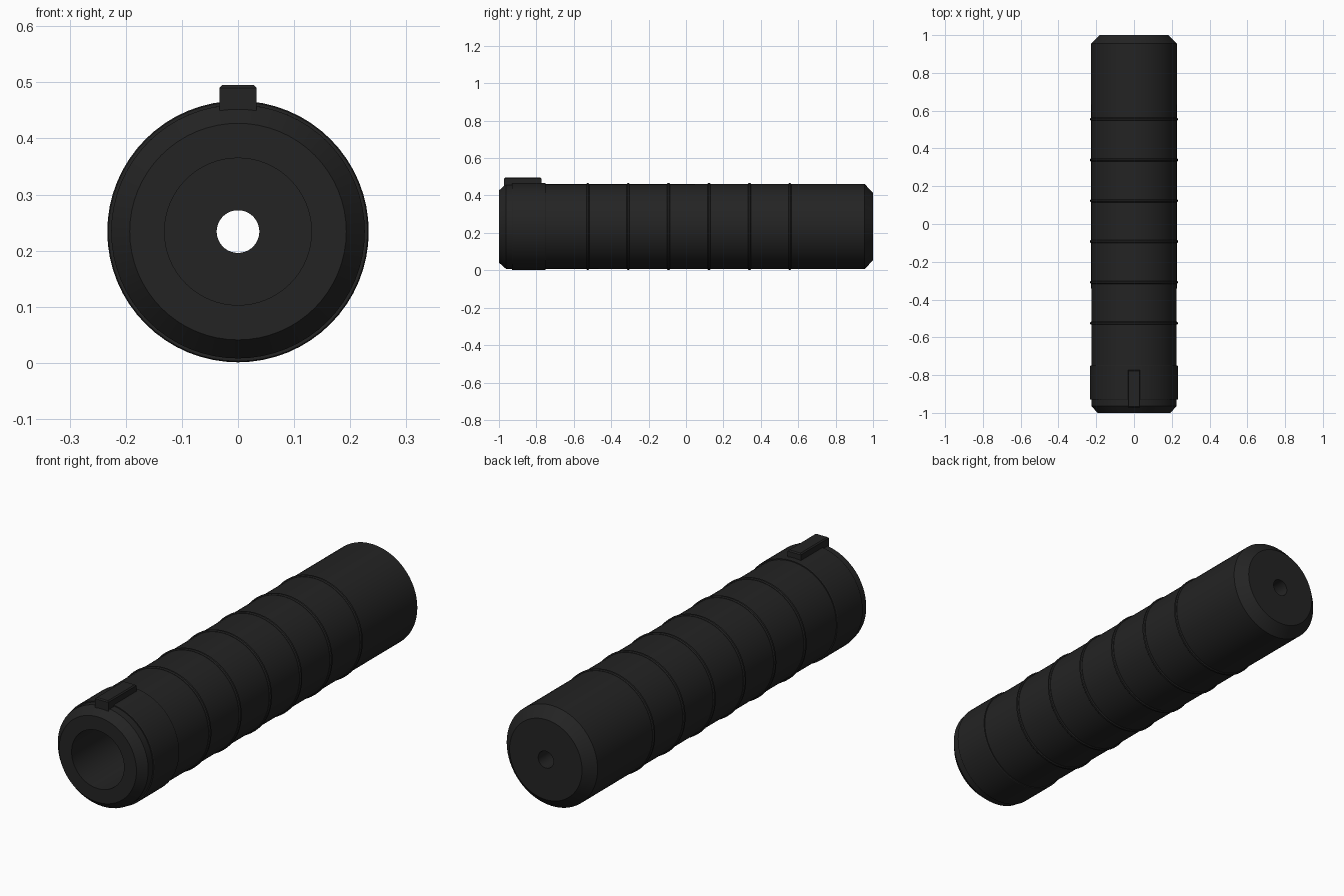
import bpy, bmesh, math

if "Cube" in bpy.data.objects:
    bpy.data.objects.remove(bpy.data.objects["Cube"])

CZ = 0.234      # height of the tube axis
SEG = 64

black = bpy.data.materials.new("matte_black")
black.diffuse_color = (0.017, 0.017, 0.017, 1)
black.use_nodes = True
black.node_tree.nodes["Principled BSDF"].inputs["Base Color"].default_value = black.diffuse_color


def finish(bm, name):
    bmesh.ops.recalc_face_normals(bm, faces=bm.faces)
    me = bpy.data.meshes.new(name)
    bm.to_mesh(me)
    bm.free()
    me.materials.append(black)
    ob = bpy.data.objects.new(name, me)
    bpy.context.collection.objects.link(ob)
    return ob


def lathe(name, profile):
    """Revolve a closed (radius, y) profile around the tube axis."""
    bm = bmesh.new()
    rings = []
    for r, y in profile:
        rings.append([bm.verts.new((r * math.cos(2 * math.pi * i / SEG), y,
                                    CZ + r * math.sin(2 * math.pi * i / SEG)))
                      for i in range(SEG)])
    for k, a in enumerate(rings):
        b = rings[(k + 1) % len(rings)]
        for i in range(SEG):
            j = (i + 1) % SEG
            bm.faces.new((a[i], a[j], b[j], b[i]))
    ob = finish(bm, name)
    bpy.ops.object.select_all(action='DESELECT')
    ob.select_set(True)
    bpy.context.view_layer.objects.active = ob
    bpy.ops.object.shade_smooth_by_angle(angle=math.radians(25))
    return ob


# Chamfered tube with a wide front socket and a narrow hole through the back
lathe("tube_body", [(0.131, -1.0), (0.193, -1.0), (0.226, -0.963),
                    (0.227, 0.955), (0.181, 1.0), (0.038, 1.0),
                    (0.038, -0.55), (0.131, -0.55)])

# Raised collar near the front
lathe("front_collar", [(0.22, -0.93), (0.231, -0.93), (0.233, -0.927),
                       (0.233, -0.753), (0.231, -0.75), (0.22, -0.75)])

# Thin ridges along the body
for n in range(6):
    y = -0.525 + n * 0.216
    lathe(f"body_ridge_{n + 1}", [(0.222, y - 0.008), (0.228, y - 0.008),
                                  (0.232, y - 0.004), (0.232, y + 0.004),
                                  (0.228, y + 0.008), (0.222, y + 0.008)])

# Latch bar on top of the collar
bm = bmesh.new()
bmesh.ops.create_cube(bm, size=1)
for v in bm.verts:
    v.co = (v.co.x * 0.066, v.co.y * 0.2 - 0.872, 0.4725 + v.co.z * 0.045)
top = [e for e in bm.edges if all(v.co.z > 0.48 for v in e.verts)]
bmesh.ops.bevel(bm, geom=top, offset=0.005, segments=1, affect='EDGES')
finish(bm, "latch_bar")
